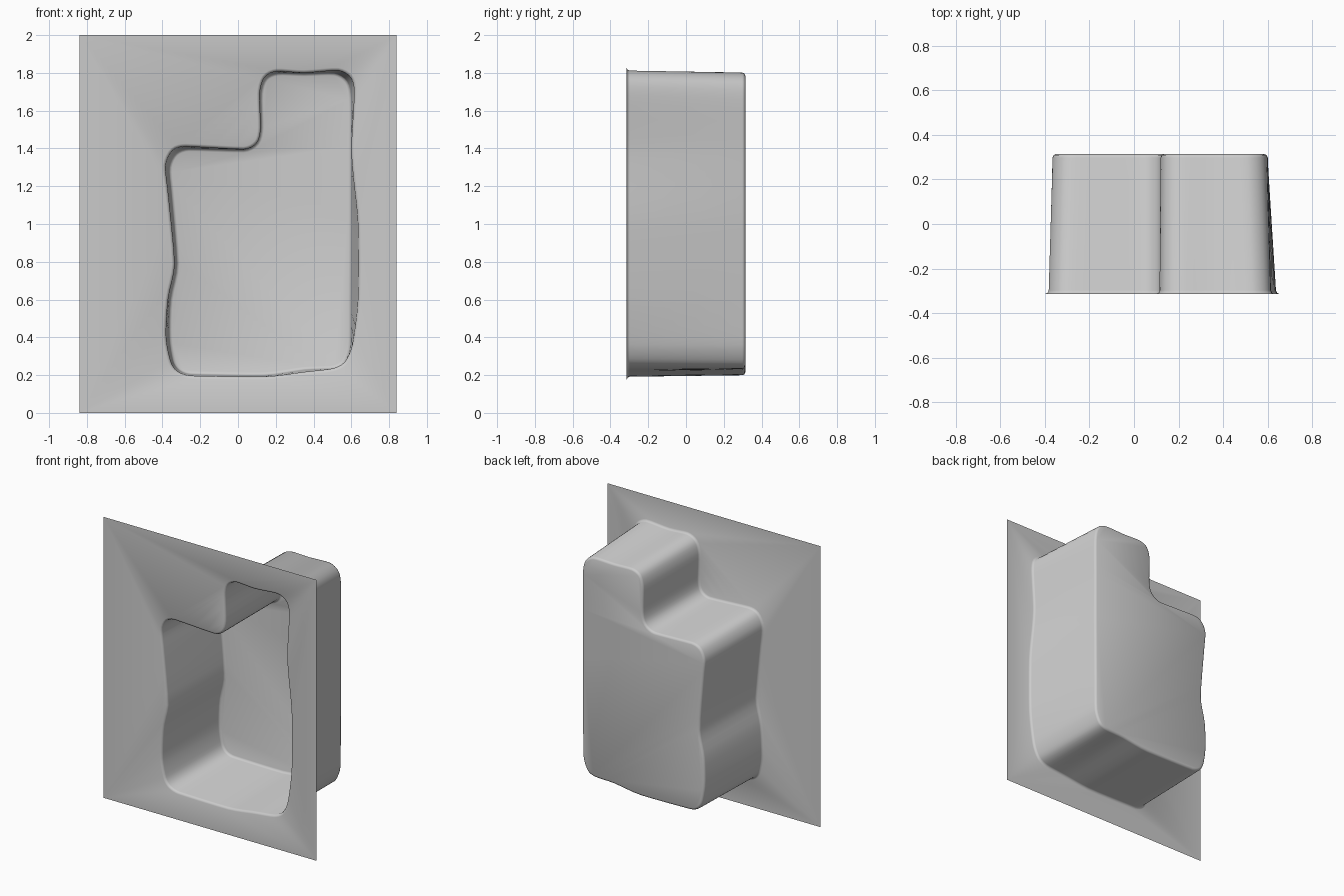
import bpy, bmesh
from mathutils import Vector

if "Cube" in bpy.data.objects:
    bpy.data.objects.remove(bpy.data.objects["Cube"])

# Outline stations, counter-clockwise seen from the front: front x, front z, back x, back z
STATIONS = [
    (-0.25, 0.197, -0.25, 0.205), (0.14, 0.192, 0.14, 0.20), (0.35, 0.217, 0.35, 0.228),
    (0.50, 0.235, 0.50, 0.235), (0.565, 0.27, 0.56, 0.265), (0.605, 0.36, 0.595, 0.36),
    (0.635, 0.60, 0.598, 0.60), (0.635, 1.00, 0.60, 1.00), (0.61, 1.25, 0.60, 1.25),
    (0.60, 1.41, 0.60, 1.41), (0.615, 1.68, 0.60, 1.66), (0.60, 1.77, 0.58, 1.755),
    (0.53, 1.812, 0.51, 1.80), (0.35, 1.80, 0.35, 1.797), (0.205, 1.808, 0.21, 1.80),
    (0.14, 1.775, 0.145, 1.77), (0.115, 1.69, 0.12, 1.69), (0.12, 1.51, 0.122, 1.51),
    (0.10, 1.43, 0.10, 1.43), (0.03, 1.395, 0.03, 1.393), (-0.275, 1.41, -0.26, 1.40),
    (-0.345, 1.39, -0.33, 1.375), (-0.383, 1.31, -0.365, 1.30), (-0.37, 1.17, -0.355, 1.17),
    (-0.335, 0.79, -0.325, 0.79), (-0.37, 0.60, -0.36, 0.60), (-0.38, 0.40, -0.365, 0.40),
    (-0.355, 0.27, -0.345, 0.275), (-0.32, 0.22, -0.31, 0.225),
]
HALF_W, HEIGHT, HALF_D, R = 0.84, 2.0, 0.314, 0.016


def smooth_loop(pts, sub=4):
    """Closed Hermite curve with tangents limited by the shorter neighbour segment."""
    n = len(pts)
    tans = []
    for i in range(n):
        a, b, c = pts[i - 1], pts[i], pts[(i + 1) % n]
        tans.append((c - a).normalized() * min((b - a).length, (c - b).length))
    out = []
    for i in range(n):
        p, q, s, t = pts[i], pts[(i + 1) % n], tans[i], tans[(i + 1) % n]
        for k in range(sub):
            u = k / sub
            out.append(p * (2*u**3 - 3*u**2 + 1) + s * (u**3 - 2*u**2 + u)
                       + q * (3*u**2 - 2*u**3) + t * (u**3 - u**2))
    return out


def offset(pts, d):
    n = len(pts)
    res = []
    for i in range(n):
        t = (pts[(i + 1) % n] - pts[i - 1]).normalized()
        res.append(pts[i] + Vector((t.y, -t.x)) * d)
    return res


front = smooth_loop([Vector(s[:2]) for s in STATIONS])
back = smooth_loop([Vector(s[2:]) for s in STATIONS])

# Rings from the panel surface over the rounded rim to the rounded back edge
rings = [
    (offset(front, R), -HALF_D),
    (offset(front, R * 0.3), -HALF_D + R * 0.3),
    (front, -HALF_D + R),
    (back, HALF_D - R),
    (offset(back, -R * 0.3), HALF_D - R * 0.3),
    (offset(back, -R), HALF_D),
]

bm = bmesh.new()
loops = [[bm.verts.new((p.x, y, p.y)) for p in pts] for pts, y in rings]
n = len(front)
for a, b in zip(loops, loops[1:]):
    for i in range(n):
        j = (i + 1) % n
        bm.faces.new((a[i], a[j], b[j], b[i]))

# Flat back of the recess
bm.faces.new(loops[-1])

# Flat front panel around the opening
corners = [bm.verts.new((x, -HALF_D, z)) for x, z in
           ((-HALF_W, 0), (HALF_W, 0), (HALF_W, HEIGHT), (-HALF_W, HEIGHT))]
edges = [bm.edges.new((corners[i], corners[(i + 1) % 4])) for i in range(4)]
edges += [bm.edges.get((loops[0][i], loops[0][(i + 1) % n])) for i in range(n)]
bmesh.ops.triangle_fill(bm, edges=edges, use_beauty=True, normal=(0, -1, 0))

# Visible side of the panel faces forward
bmesh.ops.recalc_face_normals(bm, faces=bm.faces[:])
if corners[0].link_faces[0].normal.y > 0:
    bmesh.ops.reverse_faces(bm, faces=bm.faces[:])

mesh = bpy.data.meshes.new("recessed_panel")
bm.to_mesh(mesh)
bm.free()
panel = bpy.data.objects.new("recessed_panel", mesh)
bpy.context.collection.objects.link(panel)
bpy.context.view_layer.objects.active = panel
panel.select_set(True)
bpy.ops.object.shade_smooth_by_angle(angle=1.05)
